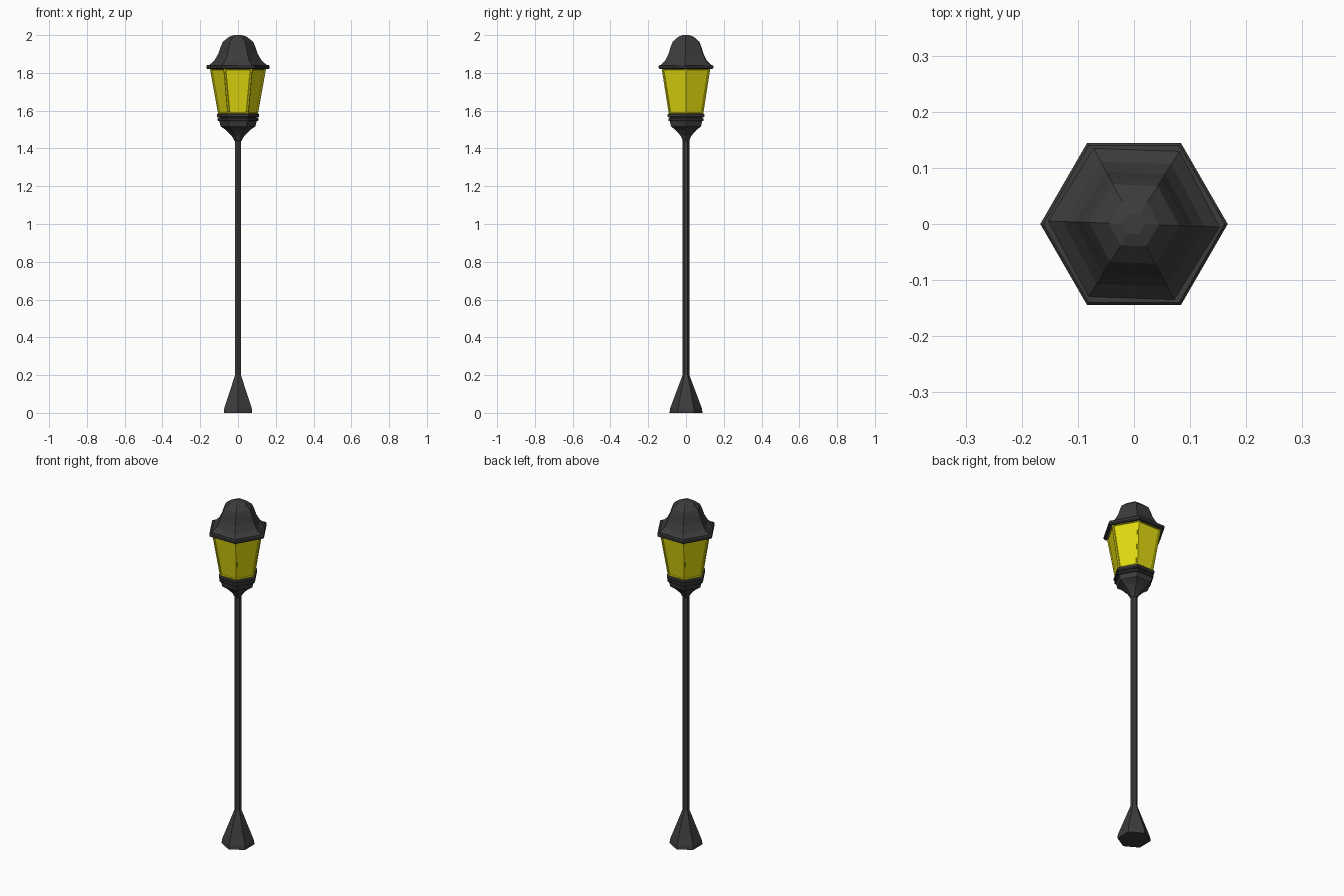
import bpy, bmesh, math

if "Cube" in bpy.data.objects:
    bpy.data.objects.remove(bpy.data.objects["Cube"])


def material(name, color):
    m = bpy.data.materials.new(name)
    m.diffuse_color = color
    m.use_nodes = True
    m.node_tree.nodes["Principled BSDF"].inputs["Base Color"].default_value = m.diffuse_color
    return m


IRON = material("dark_iron", (0.045, 0.045, 0.045, 1))
GLASS = material("yellow_glass", (0.75, 0.7, 0.005, 1))


def hex_lathe(name, profile, mat, turn=0.0, closed=False, inset=None):
    """Six-sided lathe of (radius, z) points; closed profiles make rings."""
    bm = bmesh.new()
    rings = []
    for r, z in profile:
        angles = [math.radians(turn + 60 * i) for i in range(6)]
        rings.append([bm.verts.new((r * math.cos(a), r * math.sin(a), z)) for a in angles])
    pairs = list(zip(rings, rings[1:]))
    if closed:
        pairs.append((rings[-1], rings[0]))
    sides = []
    for lo, hi in pairs:
        for i in range(6):
            j = (i + 1) % 6
            sides.append(bm.faces.new((lo[i], lo[j], hi[j], hi[i])))
    if not closed:
        bm.faces.new(rings[0][::-1])
        bm.faces.new(rings[-1])
    bmesh.ops.recalc_face_normals(bm, faces=bm.faces[:])
    if inset:
        # recessed panes
        bmesh.ops.inset_individual(bm, faces=sides, thickness=inset[0], depth=0)
        bmesh.ops.inset_individual(bm, faces=sides, thickness=0.004, depth=-inset[1])
    mesh = bpy.data.meshes.new(name)
    bm.to_mesh(mesh)
    bm.free()
    mesh.materials.append(mat)
    ob = bpy.data.objects.new(name, mesh)
    bpy.context.collection.objects.link(ob)
    return ob


def band(name, r, z, half, depth=0.02):
    """Hexagonal moulding with chamfered outer edge."""
    c = half * 0.5
    prof = [(r - depth, z - half), (r - c, z - half), (r, z - half + c),
            (r, z + half - c), (r - c, z + half), (r - depth, z + half)]
    return hex_lathe(name, prof, IRON, closed=True)


# Foot and pole, corners facing front and back
hex_lathe("foot", [(0.087, 0), (0.085, 0.022), (0.018, 0.2)], IRON, 30)
hex_lathe("pole", [(0.018, 0.19), (0.018, 1.46)], IRON, 30)

# Bowl under the lantern
hex_lathe("lantern_bowl", [(0.018, 1.44), (0.034, 1.468), (0.062, 1.496),
                           (0.092, 1.517), (0.098, 1.54), (0.1, 1.585)], IRON)
band("lower_band", 0.108, 1.553, 0.008)
band("upper_band", 0.112, 1.574, 0.010)

# Tapered glass body with recessed panes
hex_lathe("lantern_glass", [(0.105, 1.58), (0.149, 1.825)], GLASS, inset=(0.010, 0.005))

# Roof rim and domed roof, roof twisted slightly
band("roof_rim", 0.167, 1.831, 0.011, 0.03)
hex_lathe("roof", [(0.15, 1.825), (0.155, 1.84), (0.126, 1.864), (0.105, 1.9),
                   (0.093, 1.935), (0.08, 1.965), (0.045, 1.992), (0.02, 2.0)], IRON, -2)
